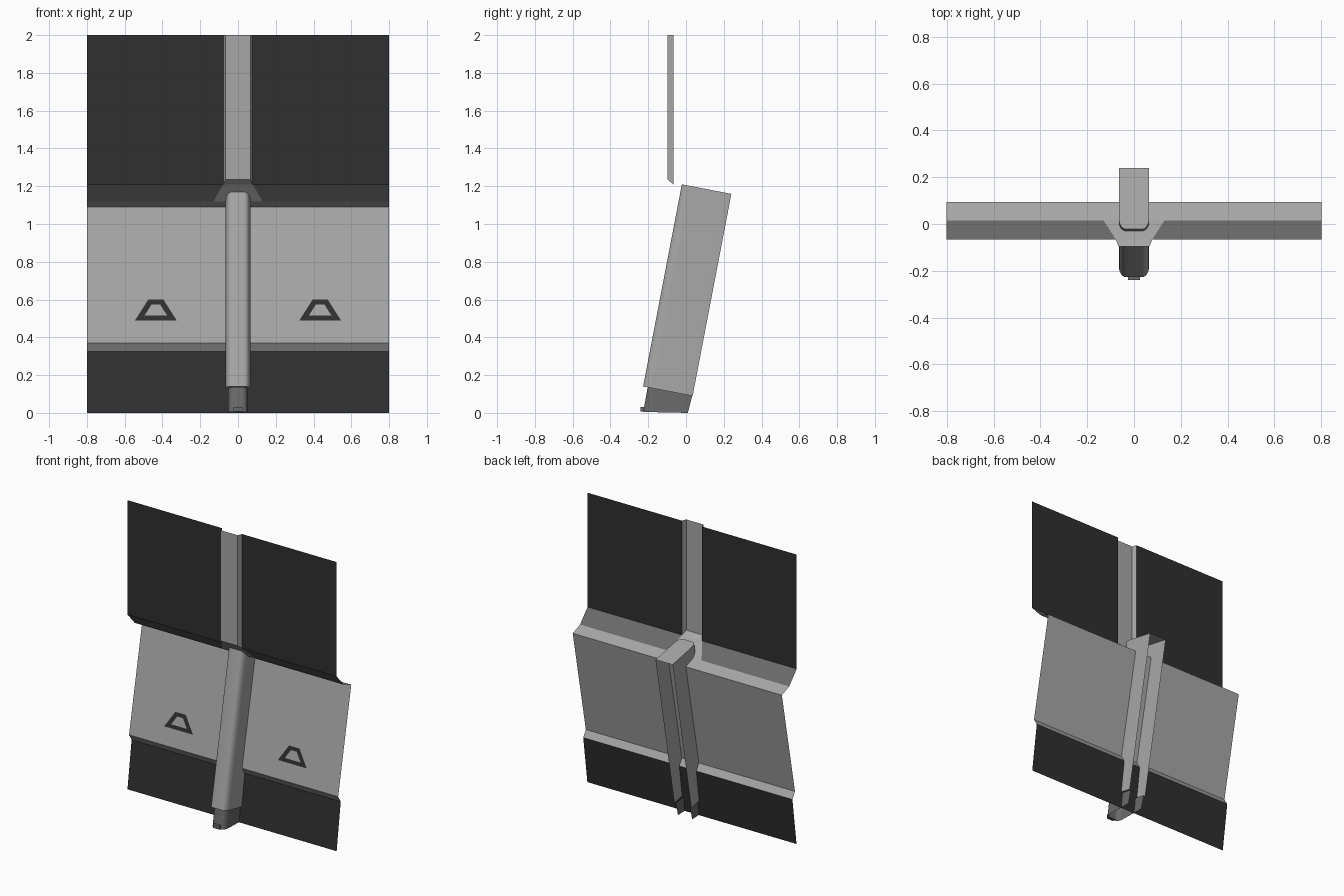
import bpy, math
from mathutils import Vector

if "Cube" in bpy.data.objects:
    bpy.data.objects.remove(bpy.data.objects["Cube"])


def mat(name, v):
    m = bpy.data.materials.new(name)
    m.diffuse_color = (v, v, v, 1)
    m.use_nodes = True
    m.node_tree.nodes["Principled BSDF"].inputs["Base Color"].default_value = m.diffuse_color
    return m


LIGHT = mat("light_grey", 0.39)
MID = mat("mid_grey", 0.145)
DARK = mat("charcoal", 0.029)


def make(name, verts, faces, mats, index=None, smooth=False):
    me = bpy.data.meshes.new(name)
    me.from_pydata([tuple(v) for v in verts], [], faces)
    for m in mats:
        me.materials.append(m)
    if index:
        for p, i in zip(me.polygons, index):
            p.material_index = i
    ob = bpy.data.objects.new(name, me)
    bpy.context.collection.objects.link(ob)
    if smooth:
        bpy.ops.object.select_all(action='DESELECT')
        ob.select_set(True)
        bpy.context.view_layer.objects.active = ob
        bpy.ops.object.shade_smooth_by_angle(angle=math.radians(40))
    return ob


def sheet(name, rows, mats, index=None, smooth=False):
    """Skin a grid of points; rows run downwards, points run left to right."""
    n = len(rows[0])
    verts = [p for r in rows for p in r]
    faces, idx = [], []
    for r in range(len(rows) - 1):
        for c in range(n - 1):
            a = r * n + c
            faces.append((a, a + n, a + n + 1, a + 1))
            idx.append(index[r] if index else 0)
    return make(name, verts, faces, mats, idx, smooth)


# Wall side profile (y, z) from top to floor
WALL = [(-0.067, 2.0), (-0.067, 1.21), (0.015, 1.12), (0.095, 1.09),
        (-0.048, 0.37), (-0.02, 0.325), (-0.065, 0.0)]

# Upper wall panels and recessed slope, one each side of the centre strip
for side, s in (("left", -1), ("right", 1)):
    rows = []
    for (y, z), inner in zip(WALL[:3], (0.077, 0.077, 0.13)):
        rows.append([(x, y, z) for x in sorted((s * 0.8, s * inner))])
    sheet("upper_wall_" + side, rows, [DARK, MID], [0, 1])

# Ledge, tilted panel, lower kink and skirting
sheet("lower_wall", [[(x, y, z) for x in (-0.8, 0.8)] for y, z in WALL[2:]],
      [LIGHT, DARK], [0, 0, 0, 1])

# Raised strip on the upper wall
sheet("upper_strip", [
    [(-0.077, -0.067, 2), (-0.066, -0.097, 2), (0.066, -0.097, 2), (0.077, -0.067, 2)],
    [(-0.077, -0.067, 1.21), (-0.066, -0.097, 1.235),
     (0.066, -0.097, 1.235), (0.077, -0.067, 1.21)]], [LIGHT])

# Flared underside joining the strip to the ledge
sheet("strip_flare", [[(-w, y, z), (w, y, z)] for w, y, z in
                      ((0.066, -0.097, 1.235), (0.077, -0.067, 1.21), (0.13, 0.015, 1.12))],
      [LIGHT])


# Leaning pillar: rounded U section, open at the back
def u_section(half_w, rx, ry, depth, steps=6):
    half = [(half_w, depth)]
    for i in range(steps + 1):
        a = math.pi / 2 * i / steps
        half.append((half_w - rx + rx * math.cos(a), ry - ry * math.sin(a)))
    return [(-x, v) for x, v in half] + [(x, v) for x, v in reversed(half)]


def place(section, origin, back):
    o, b = Vector(origin), Vector(back)
    return [(x, o.x + b.x * v, o.y + b.y * v) for x, v in section]


BACK = (0.982, -0.189)
TOP, BOTTOM = (-0.022, 1.21), (-0.227, 0.14)
sec = u_section(0.065, 0.03, 0.05, 0.267)
sheet("pillar", [place(sec, TOP, BACK), place(sec, BOTTOM, BACK)], [LIGHT], smooth=True)
make("pillar_cap", place(sec, TOP, BACK), [tuple(range(len(sec)))], [LIGHT])

# Narrower foot under the pillar
foot = u_section(0.054, 0.028, 0.05, 0.24)
foot_top = place(foot, (BOTTOM[0] + 0.024, BOTTOM[1] - 0.004), BACK)
foot_low = place(foot, (-0.226, 0.005), (0.982, -0.021))
sheet("pillar_foot", [foot_top, foot_low], [MID], smooth=True)

# Small toe lip at the front of the foot
bpy.ops.mesh.primitive_cube_add(size=1, location=(0, -0.228, 0.02))
toe = bpy.context.object
toe.name = "foot_toe"
toe.scale = (0.05, 0.024, 0.024)
toe.data.materials.append(MID)


# Plain trapezoid outline plates on the tilted panel
def on_panel(x, z):
    y = -0.048 + 0.143 * (z - 0.37) / 0.72
    return (x, y - 0.004, z)


OUTER = [(-0.11, 0.49), (0.11, 0.49), (0.04, 0.60), (-0.04, 0.60)]
INNER = [(-0.06, 0.515), (0.06, 0.515), (0.022, 0.575), (-0.022, 0.575)]
for side, cx in (("left", -0.435), ("right", 0.435)):
    pts = [on_panel(cx + x, z) for x, z in OUTER + INNER]
    make("panel_plate_" + side, pts,
         [(i, (i + 1) % 4, 4 + (i + 1) % 4, 4 + i) for i in range(4)], [DARK])
